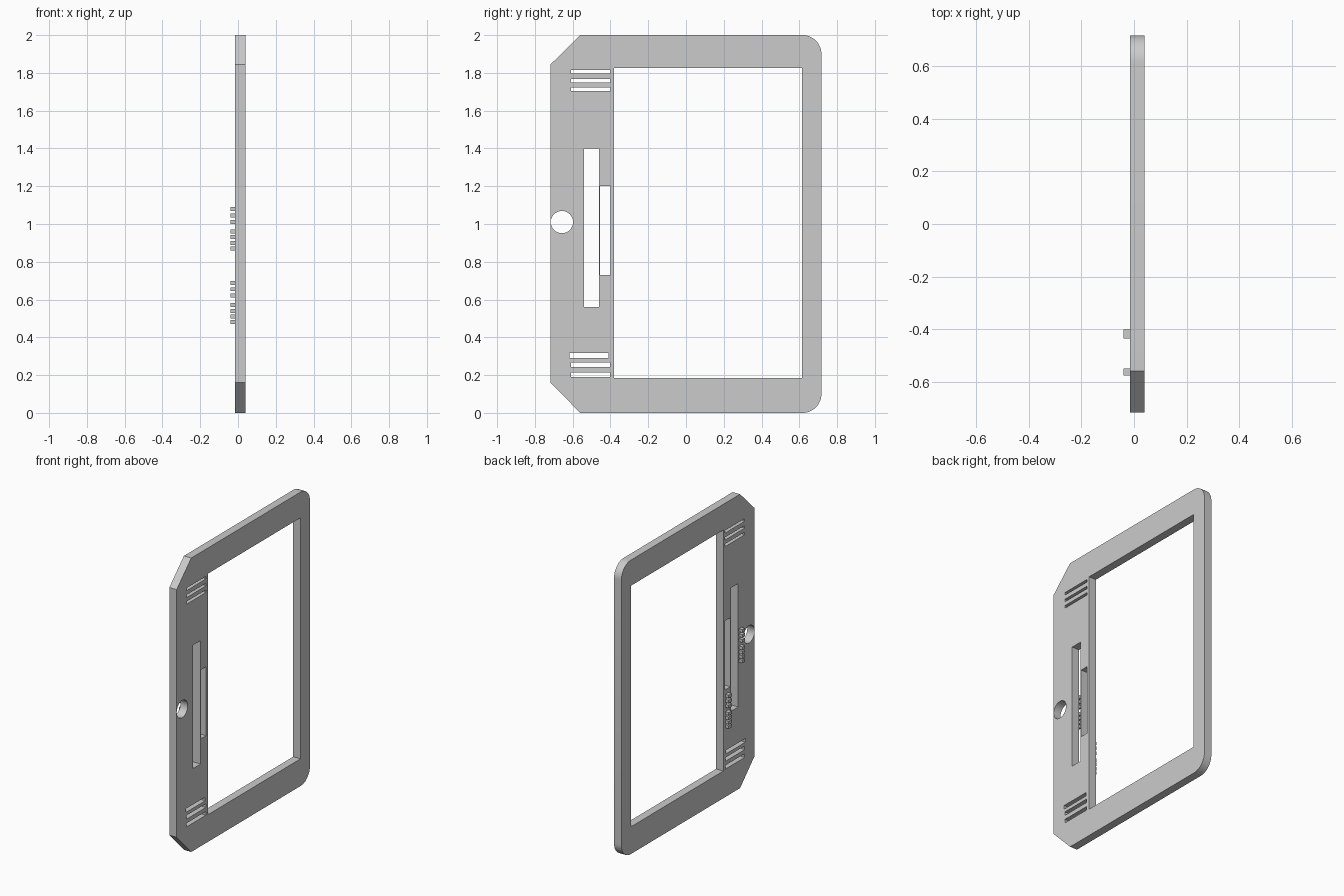
import bpy, bmesh, math

if "Cube" in bpy.data.objects:
    bpy.data.objects.remove(bpy.data.objects["Cube"])

X_BACK, X_FRONT = -0.015, 0.04   # plate thickness range


def rect(y0, y1, z0, z1):
    return [(y0, z0), (y1, z0), (y1, z1), (y0, z1)]


def arc(cy, cz, r, a0, a1, n):
    return [(cy + r * math.cos(math.radians(a0 + (a1 - a0) * i / n)),
             cz + r * math.sin(math.radians(a0 + (a1 - a0) * i / n))) for i in range(n + 1)]


def finish(name, bm):
    bmesh.ops.recalc_face_normals(bm, faces=bm.faces[:])
    me = bpy.data.meshes.new(name)
    bm.to_mesh(me)
    bm.free()
    ob = bpy.data.objects.new(name, me)
    bpy.context.collection.objects.link(ob)
    return ob


def pierced_plate(name, loops):
    bm = bmesh.new()
    edges = []
    for pts in loops:
        vs = [bm.verts.new((X_BACK, y, z)) for y, z in pts]
        edges += [bm.edges.new((vs[i - 1], vs[i])) for i in range(len(vs))]
    bmesh.ops.triangle_fill(bm, edges=edges, use_beauty=True, normal=(-1, 0, 0))
    ext = bmesh.ops.extrude_face_region(bm, geom=bm.faces[:], use_keep_orig=True)
    moved = [g for g in ext["geom"] if isinstance(g, bmesh.types.BMVert)]
    bmesh.ops.translate(bm, verts=moved, vec=(X_FRONT - X_BACK, 0, 0))
    return finish(name, bm)


def ridge_row(name, y0, y1, starts, width):
    bm = bmesh.new()
    x0, x1 = -0.04, X_BACK + 0.002
    for z in starts:
        cube = bmesh.ops.create_cube(bm, size=1)["verts"]
        bmesh.ops.scale(bm, verts=cube, vec=(x1 - x0, y1 - y0, width))
        bmesh.ops.translate(bm, verts=cube, vec=((x0 + x1) / 2, (y0 + y1) / 2, z + width / 2))
    return finish(name, bm)


# Outline: chamfered on one side, rounded on the other
outline = ([(-0.717, 0.16), (-0.56, 0)] + arc(0.617, 0.1, 0.1, -90, 0, 12)
           + arc(0.617, 1.9, 0.1, 0, 90, 12) + [(-0.56, 2), (-0.717, 1.845)])

# Openings: window, two long slots, round button hole, speaker slots
holes = [rect(-0.38, 0.615, 0.185, 1.825),
         rect(-0.54, -0.46, 0.56, 1.40),
         rect(-0.455, -0.40, 0.73, 1.20),
         arc(-0.657, 1.01, 0.059, 0, 348.75, 31)]
for z in (1.705, 1.75, 1.797):
    holes.append(rect(-0.61, -0.40, z, z + 0.018))
for y, z in ((-0.61, 0.19), (-0.61, 0.243), (-0.617, 0.291)):
    holes.append(rect(y, y + 0.207, z, z + 0.025))

plate = pierced_plate("faceplate", [outline] + holes)
bpy.context.view_layer.objects.active = plate
plate.select_set(True)
bpy.ops.object.shade_smooth_by_angle(angle=math.radians(30))

# Plain raised ridges on the back face
ridge_row("upper_ridges", -0.576, -0.55,
          [0.86 + 0.03 * i for i in range(4)] + [1.0 + 0.034 * i for i in range(3)], 0.021)
ridge_row("lower_ridges", -0.435, -0.402,
          [0.47 + 0.03 * i for i in range(4)] + [0.61 + 0.034 * i for i in range(3)], 0.021)
